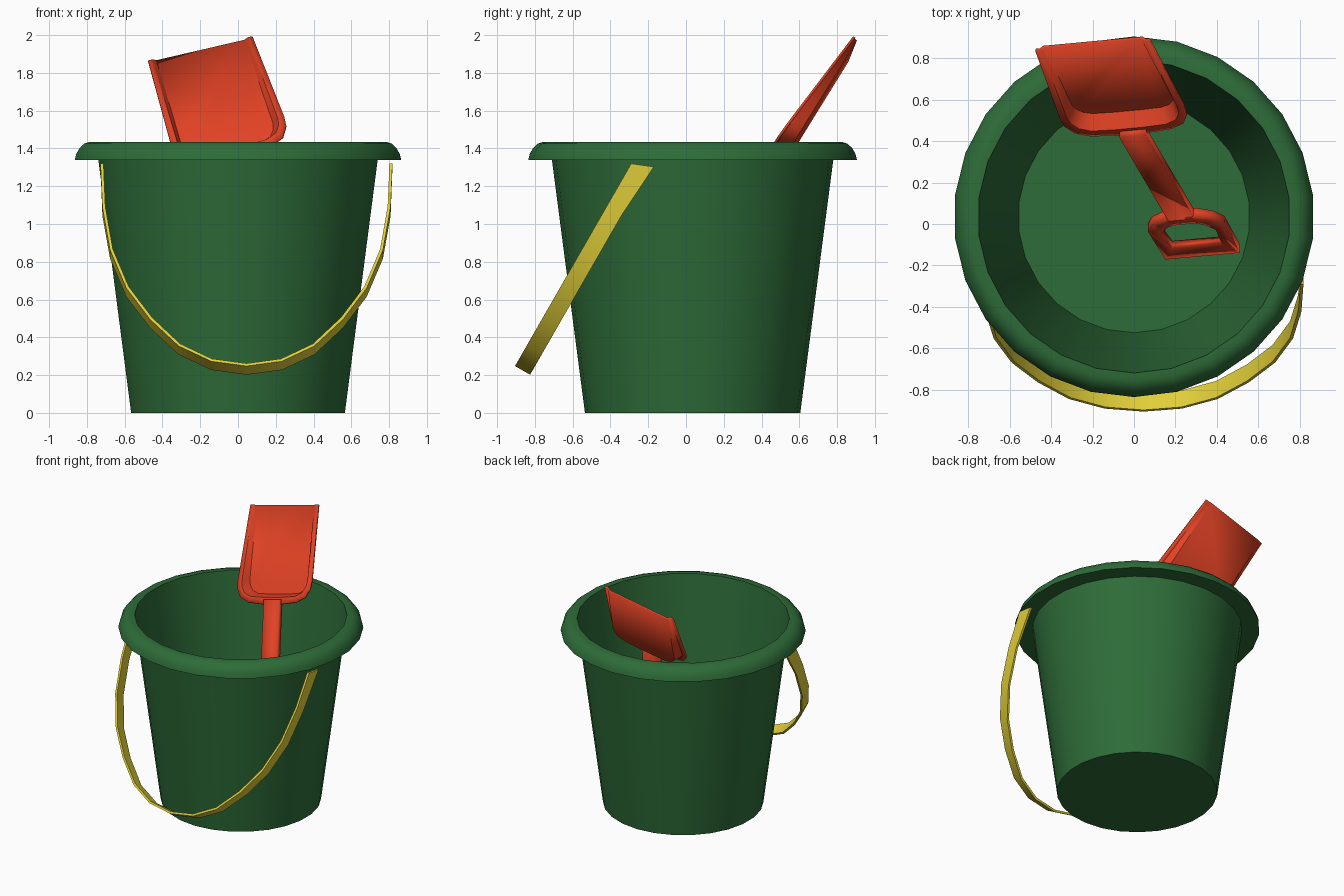
import bpy
from math import sin, cos, pi, radians
from mathutils import Vector

if "Cube" in bpy.data.objects:
    bpy.data.objects.remove(bpy.data.objects["Cube"])


def material(name, rgb):
    m = bpy.data.materials.new(name)
    m.diffuse_color = (*rgb, 1)
    m.use_nodes = True
    m.node_tree.nodes["Principled BSDF"].inputs["Base Color"].default_value = m.diffuse_color
    return m


GREEN = material("green_plastic", (0.027, 0.15, 0.04))
YELLOW = material("yellow_plastic", (0.75, 0.62, 0.04))
RED = material("red_plastic", (0.76, 0.055, 0.018))


def make(name, verts, faces, mat, thickness=0, angle=35):
    me = bpy.data.meshes.new(name)
    me.from_pydata([tuple(v) for v in verts], [], faces)
    me.materials.append(mat)
    ob = bpy.data.objects.new(name, me)
    bpy.context.collection.objects.link(ob)
    if thickness:
        s = ob.modifiers.new("thickness", 'SOLIDIFY')
        s.thickness = thickness
        s.offset = -1
    bpy.ops.object.select_all(action='DESELECT')
    ob.select_set(True)
    bpy.context.view_layer.objects.active = ob
    bpy.ops.object.shade_smooth_by_angle(angle=radians(angle))
    return ob


def bridge(a, b, n, closed):
    """Quads between two rows of n vertices starting at a and b."""
    return [(a + i, a + (i + 1) % n, b + (i + 1) % n, b + i)
            for i in range(n if closed else n - 1)]


# Bucket: one lathed profile, outside base up over the rolled rim to the inside floor
SIDES = 26
profile = [(0.57, 0), (0.745, 1.34), (0.87, 1.34), (0.862, 1.372), (0.845, 1.402),
           (0.82, 1.425), (0.79, 1.435), (0.754, 1.435), (0.56, 0.02)]
verts = [(r * cos(pi / 2 + 2 * pi * i / SIDES), 0.035 + r * sin(pi / 2 + 2 * pi * i / SIDES), z)
         for r, z in profile for i in range(SIDES)]
faces = [tuple(reversed(range(SIDES)))]
for k in range(len(profile) - 1):
    faces += bridge(k * SIDES, (k + 1) * SIDES, SIDES, True)
last = (len(profile) - 1) * SIDES
faces.append(tuple(range(last, last + SIDES)))
make("bucket", verts, faces, GREEN)

# Bail handle: flat band swept along a half oval hanging forward
half = [(0.765, 1.32), (0.755, 1.09), (0.715, 0.865), (0.63, 0.665),
        (0.505, 0.5), (0.355, 0.36), (0.185, 0.28), (0, 0.255)]
path = [(-x, z) for x, z in half] + [(x, z) for x, z in half[-2::-1]]
down = Vector((0, -0.498, -0.867))
verts = []
for i, (x, z) in enumerate(path):
    front = Vector((0.045 + x, -0.29 - (1.32 - z) * 0.574, z))
    end = i in (0, len(path) - 1)
    across = Vector((0, 0.12, -0.017)) if end else Vector((0, 0.08, -0.046))
    out = Vector((x / 0.765, 0, 0)) + down * ((1.32 - z) / 1.065)
    out = out.normalized() * 0.008
    verts += [front + out, front + across + out, front + across - out, front - out]
n = len(path)
faces = [(0, 1, 2, 3), (4 * n - 1, 4 * n - 2, 4 * n - 3, 4 * n - 4)]
for i in range(n - 1):
    faces += [(4 * i + j, 4 * i + 4 + j, 4 * i + 4 + (j + 1) % 4, 4 * i + (j + 1) % 4)
              for j in range(4)]
make("bail_handle", verts, faces, YELLOW)

# Shovel axes: across, down the blade, down the shaft, and the two front normals
W = Vector((0.97, 0.09, 0.225)).normalized()
BLADE = Vector((0.257, -0.582, -0.77)).normalized()
SHAFT = Vector((0.246, -0.42, -0.873)).normalized()
BLADE_N = BLADE.cross(W).normalized()
SHAFT_N = SHAFT.cross(W).normalized()
TIP = Vector((-0.2, 0.86, 1.93))
NECK = Vector((0, 0.41, 1.38))


def mirrored(right):
    return [(-u, t) for u, t in right] + [(u, t) for u, t in reversed(right)]


# Shovel blade: flat lip, sloping wall, floor deepening away from the tip
lip = mirrored([(0.285, 0), (0.31, 0.56), (0.305, 0.62), (0.27, 0.685), (0.2, 0.72), (0.07, 0.735)])
edge = mirrored([(0.258, 0), (0.275, 0.56), (0.268, 0.605), (0.24, 0.65), (0.185, 0.678), (0.07, 0.685)])
floor = mirrored([(0.24, 0), (0.25, 0.54), (0.24, 0.58), (0.215, 0.615), (0.17, 0.635), (0.07, 0.64)])
verts = [TIP + W * u + BLADE * t for u, t in lip + edge]
verts += [TIP + W * u + BLADE * t - BLADE_N * (0.015 + 0.09 * t) for u, t in floor]
n = len(lip)
faces = bridge(0, n, n, False) + bridge(n, 2 * n, n, False) + [tuple(range(2 * n, 3 * n))]
make("shovel_blade", verts, faces, RED, 0.014)

# Shovel shaft: straight bar from blade to grip
corners = [(-0.065, -0.03), (-0.065, 0.93), (0.065, 0.93), (0.065, -0.03)]
make("shovel_shaft", [NECK + W * u + SHAFT * t for u, t in corners], [(0, 1, 2, 3)], RED, 0.045)

# Shovel grip: D-shaped ring
outer = mirrored([(0.185, 1.345), (0.19, 1.02), (0.15, 0.95), (0.08, 0.905)])
hole = mirrored([(0.125, 1.24), (0.135, 1.07), (0.09, 1.0), (0.04, 0.98)])
verts = [NECK + W * u + SHAFT * t for u, t in outer + hole]
make("shovel_grip", verts, bridge(8, 0, 8, True), RED, 0.045)
